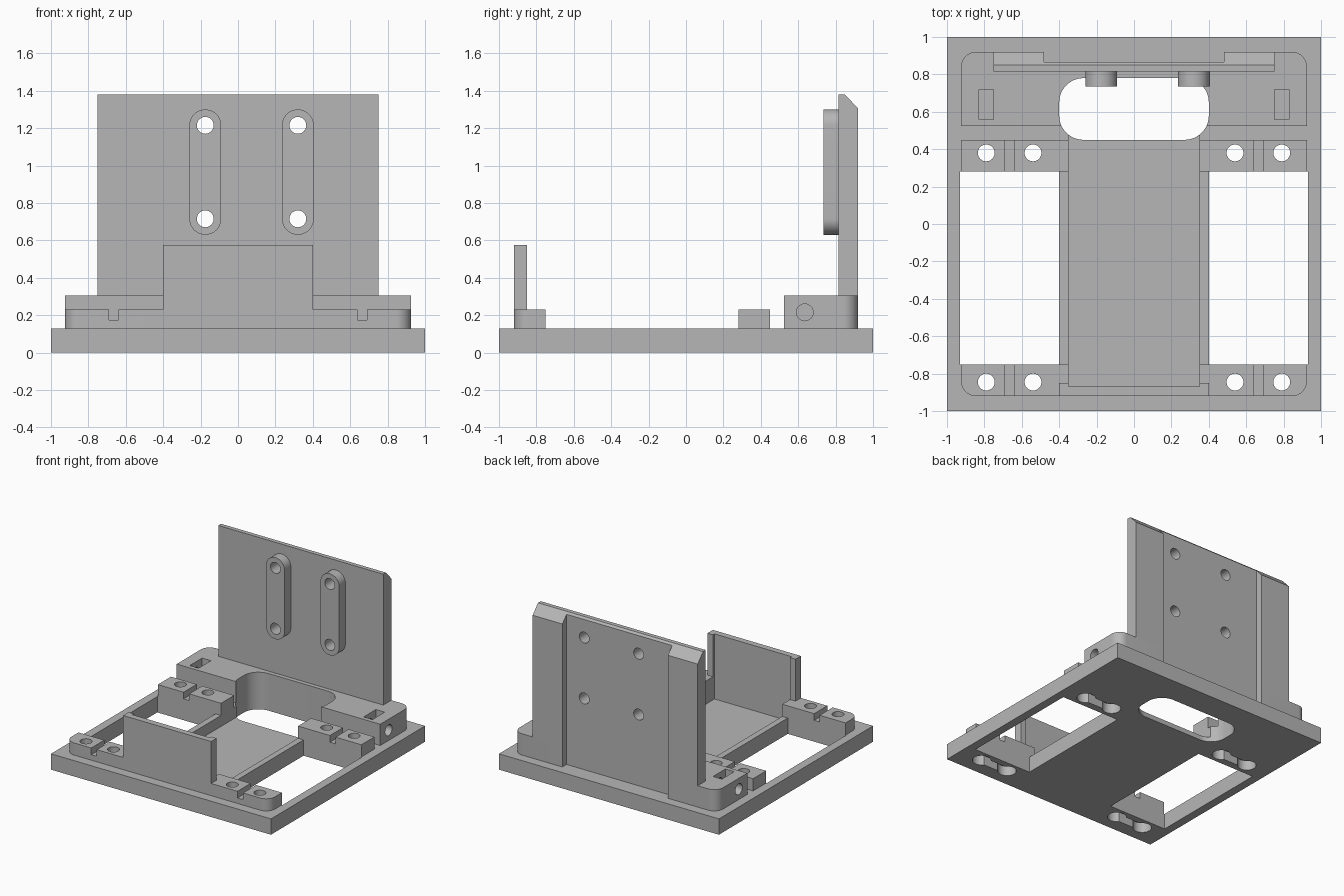
import bpy, bmesh
from math import cos, sin, pi
from mathutils import Vector

cube = bpy.data.objects.get("Cube")
if cube:
    bpy.data.objects.remove(cube, do_unlink=True)

grey = bpy.data.materials.new("matte_grey")
grey.use_nodes = True
tone = (0.47, 0.47, 0.47, 1)
grey.diffuse_color = tone
grey.node_tree.nodes["Principled BSDF"].inputs["Base Color"].default_value = tone


def outline(u0, u1, v0, v1, radii=(0, 0, 0, 0), steps=12):
    """Rectangle with a radius per corner, from low-low anticlockwise."""
    corners = [(u0, v0, 1, 1), (u1, v0, -1, 1), (u1, v1, -1, -1), (u0, v1, 1, -1)]
    pts = []
    for i, ((u, v, su, sv), r) in enumerate(zip(corners, radii)):
        if not r:
            pts.append((u, v))
            continue
        for k in range(steps + 1):
            a = pi + (i + k / steps) * pi / 2
            pts.append((u + su * r + r * cos(a), v + sv * r + r * sin(a)))
    return pts


def circle(u, v, r, n=32):
    return [(u + r * cos(2 * pi * k / n), v + r * sin(2 * pi * k / n)) for k in range(n)]


def prism(name, pts, low, high, axis="Z"):
    """Extrude a flat outline along one axis."""
    place = {"X": lambda u, v, w: (w, u, v),
             "Y": lambda u, v, w: (u, w, v),
             "Z": lambda u, v, w: (u, v, w)}[axis]
    bm = bmesh.new()
    face = bm.faces.new([bm.verts.new(place(u, v, low)) for u, v in pts])
    side = bmesh.ops.extrude_face_region(bm, geom=[face])["geom"]
    bmesh.ops.translate(bm, vec=Vector(place(0, 0, high - low)),
                        verts=[g for g in side if isinstance(g, bmesh.types.BMVert)])
    bmesh.ops.recalc_face_normals(bm, faces=bm.faces)
    mesh = bpy.data.meshes.new(name)
    bm.to_mesh(mesh)
    bm.free()
    mesh.materials.append(grey)
    ob = bpy.data.objects.new(name, mesh)
    bpy.context.collection.objects.link(ob)
    return ob


def box(name, x0, x1, y0, y1, z0, z1):
    return prism(name, outline(x0, x1, y0, y1), z0, z1)


def cut(ob, *cutters):
    bpy.context.view_layer.objects.active = ob
    for c in cutters:
        c.hide_render = True
        mod = ob.modifiers.new("cut", "BOOLEAN")
        mod.operation, mod.solver, mod.object = "DIFFERENCE", "EXACT", c
        bpy.ops.object.modifier_apply(modifier=mod.name)
        bpy.data.objects.remove(c, do_unlink=True)


def span(s, a, b):
    return sorted((s * a, s * b))


TOP = 0.13           # top of the base plate
HOLE = 0.045         # screw hole radius
ROUND = 0.08         # outer corner radius
SCREWS = (0.54, 0.79)
parts = []


def opening():
    return prism("opening_cutter", outline(-0.4, 0.4, 0.45, 0.78, (0.13,) * 4), -0.1, 0.5)


# Base plate with windows, sunken channel and rounded opening
base = box("base_plate", -1, 1, -1, 1, 0, TOP)
cut(base, box("channel_cutter", -0.35, 0.35, -0.87, 0.52, 0.04, 0.5), opening())
parts.append(base)

# Four strap clamps with a groove, two screw holes and a recess underneath
for s, side in ((1, "left"), (-1, "right")):
    cut(base, box("window_cutter", *span(s, 0.4, 0.93), -0.75, 0.28, -0.1, 0.5))
    for y0, y1, yc, end in ((-0.92, -0.75, -0.845, "front"), (0.28, 0.45, 0.38, "back")):
        r = ROUND if end == "front" else 0
        radii = (0, r, 0, 0) if s > 0 else (r, 0, 0, 0)
        clamp = prism(f"{end}_{side}_clamp",
                      outline(*span(s, 0.35, 0.925), y0, y1, radii), TOP, 0.23)
        cut(clamp, box("groove_cutter", *span(s, 0.64, 0.69), y0 - 0.1, y1 + 0.1, 0.175, 0.4))
        for x in SCREWS:
            for ob in (clamp, base):
                cut(ob, prism("screw_cutter", circle(s * x, yc, HOLE), -0.1, 0.5))
            cut(base, prism("head_cutter", circle(s * x, yc, 0.07), -0.1, 0.08))
        cut(base, box("link_cutter", *span(s, *SCREWS), yc - 0.04, yc + 0.04, -0.1, 0.08))
        parts.append(clamp)

# Front stop wall, hollowed on its inner side
wall = box("front_wall", -0.4, 0.4, -0.92, -0.85, TOP, 0.575)
cut(wall, box("hollow_cutter", -0.35, 0.35, -0.87, -0.7, 0, 1))
parts.append(wall)

# Back block with rounded rear corners, nut pockets and side holes
block = prism("back_block", outline(-0.925, 0.925, 0.525, 0.92, (0, 0, ROUND, ROUND)), TOP, 0.305)
cut(block, opening(), box("recess_cutter", -0.48, 0.48, 0.865, 1.1, 0, 0.5))
for s in (1, -1):
    cut(block, box("pocket_cutter", *span(s, 0.75, 0.83), 0.56, 0.72, 0.145, 0.5),
        prism("side_hole_cutter", circle(0.635, 0.215, HOLE), *span(s, 0.7, 1.1), axis="X"))
parts.append(block)

# Upright plate with chamfered top and a recess between two rear ribs
profile = [(0.815, 0.3), (0.92, 0.3), (0.92, 1.305), (0.85, 1.38), (0.815, 1.38)]
plate = prism("upright_plate", profile, -0.75, 0.75, axis="X")
cut(plate, box("recess_cutter", -0.48, 0.48, 0.865, 1.1, 0, 2))
parts.append(plate)

# Two long bosses, each with two holes through the plate
for x, name in ((-0.175, "right_boss"), (0.32, "left_boss")):
    boss = prism(name, outline(x - 0.085, x + 0.085, 0.63, 1.3, (0.085,) * 4), 0.735, 0.815, axis="Y")
    for z in (0.715, 1.215):
        for ob in (boss, plate):
            cut(ob, prism("bolt_cutter", circle(x, z, HOLE), 0.6, 1.1, axis="Y"))
    parts.append(boss)

# Smooth round surfaces, keep edges sharp
bpy.ops.object.select_all(action="DESELECT")
for ob in parts:
    ob.select_set(True)
bpy.context.view_layer.objects.active = base
bpy.ops.object.shade_smooth_by_angle()
